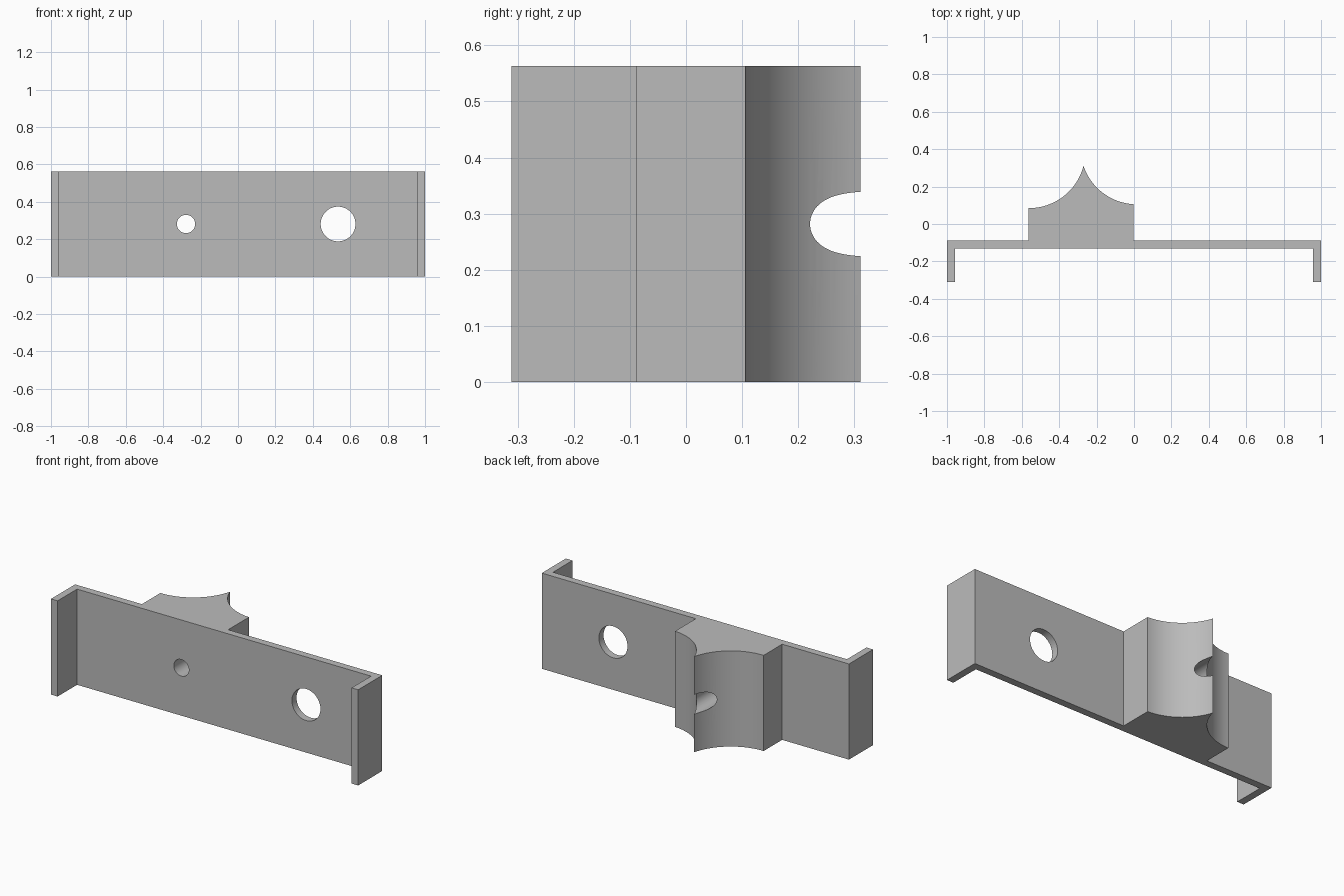
import bpy, bmesh, math
from mathutils import Vector

default = bpy.data.objects.get("Cube")
if default:
    bpy.data.objects.remove(default, do_unlink=True)

HEIGHT = 0.563
DEPTH = 0.311          # half of the total depth
THICK = 0.043          # sheet thickness
BACK = -0.087          # rear face of the plate
FRONT = BACK - THICK

grey = bpy.data.materials.new("plain grey")
grey.use_nodes = True
colour = (0.5, 0.5, 0.5, 1)
grey.diffuse_color = colour
grey.node_tree.nodes["Principled BSDF"].inputs["Base Color"].default_value = colour


def concave_arc(start, end, radius, steps=24):
    """Points from start to end, sagging to the right of the travel direction."""
    a, b = Vector(start), Vector(end)
    chord = b - a
    left = Vector((-chord.y, chord.x)).normalized()
    centre = (a + b) / 2 + left * math.sqrt(radius ** 2 - (chord.length / 2) ** 2)
    sweep = 2 * math.asin(chord.length / 2 / radius)
    first = math.atan2(a.y - centre.y, a.x - centre.x)
    return [(centre.x + radius * math.cos(first + sweep * i / steps),
             centre.y + radius * math.sin(first + sweep * i / steps))
            for i in range(steps + 1)]


def extrude_profile(name, points, height):
    bm = bmesh.new()
    face = bm.faces.new([bm.verts.new((x, y, 0)) for x, y in points])
    result = bmesh.ops.extrude_face_region(bm, geom=[face])
    top = [v for v in result["geom"] if isinstance(v, bmesh.types.BMVert)]
    bmesh.ops.translate(bm, verts=top, vec=(0, 0, height))
    bmesh.ops.recalc_face_normals(bm, faces=bm.faces)
    mesh = bpy.data.meshes.new(name)
    bm.to_mesh(mesh)
    bm.free()
    obj = bpy.data.objects.new(name, mesh)
    bpy.context.collection.objects.link(obj)
    mesh.materials.append(grey)
    return obj


def drill(obj, x, front_radius, back_radius):
    """Cut a hole from front to back at mid height."""
    length = 1.0
    slope = (back_radius - front_radius) / (DEPTH - FRONT)
    middle = 0.1
    near = front_radius + slope * (middle - length / 2 - FRONT)
    far = front_radius + slope * (middle + length / 2 - FRONT)
    # the cone axis is turned so that its base points to the front
    bpy.ops.mesh.primitive_cone_add(vertices=64, radius1=near, radius2=far,
                                    depth=length, location=(x, middle, HEIGHT / 2),
                                    rotation=(-math.pi / 2, 0, 0))
    cutter = bpy.context.object
    cutter.name = "hole_cutter"
    cutter.hide_render = True
    cutter.data.materials.append(grey)
    mod = obj.modifiers.new("hole", "BOOLEAN")
    mod.operation = "DIFFERENCE"
    mod.solver = "EXACT"
    mod.object = cutter
    bpy.context.view_layer.objects.active = obj
    bpy.ops.object.modifier_apply(modifier=mod.name)
    bpy.data.objects.remove(cutter, do_unlink=True)


# Plate with two front flanges and a rear block scooped by two arcs
block_left, block_right = -0.565, -0.003
peak = (-0.27, DEPTH)
left_scoop = concave_arc((block_left, 0.085), peak, 0.3)
right_scoop = concave_arc(peak, (block_right, 0.106), 0.3)
inner = 1 - THICK
profile = [(-1, -DEPTH), (-1, BACK), (block_left, BACK)]
profile += left_scoop + right_scoop[1:]
profile += [(block_right, BACK), (1, BACK), (1, -DEPTH), (inner, -DEPTH),
            (inner, FRONT), (-inner, FRONT), (-inner, -DEPTH)]
bracket = extrude_profile("bracket", profile, HEIGHT)

# Small hole through the block, large hole through the plate
drill(bracket, -0.278, 0.049, 0.058)
drill(bracket, 0.535, 0.093, 0.093)

bpy.ops.object.select_all(action="DESELECT")
bracket.select_set(True)
bpy.context.view_layer.objects.active = bracket
bpy.ops.object.shade_smooth_by_angle(angle=math.radians(30))
